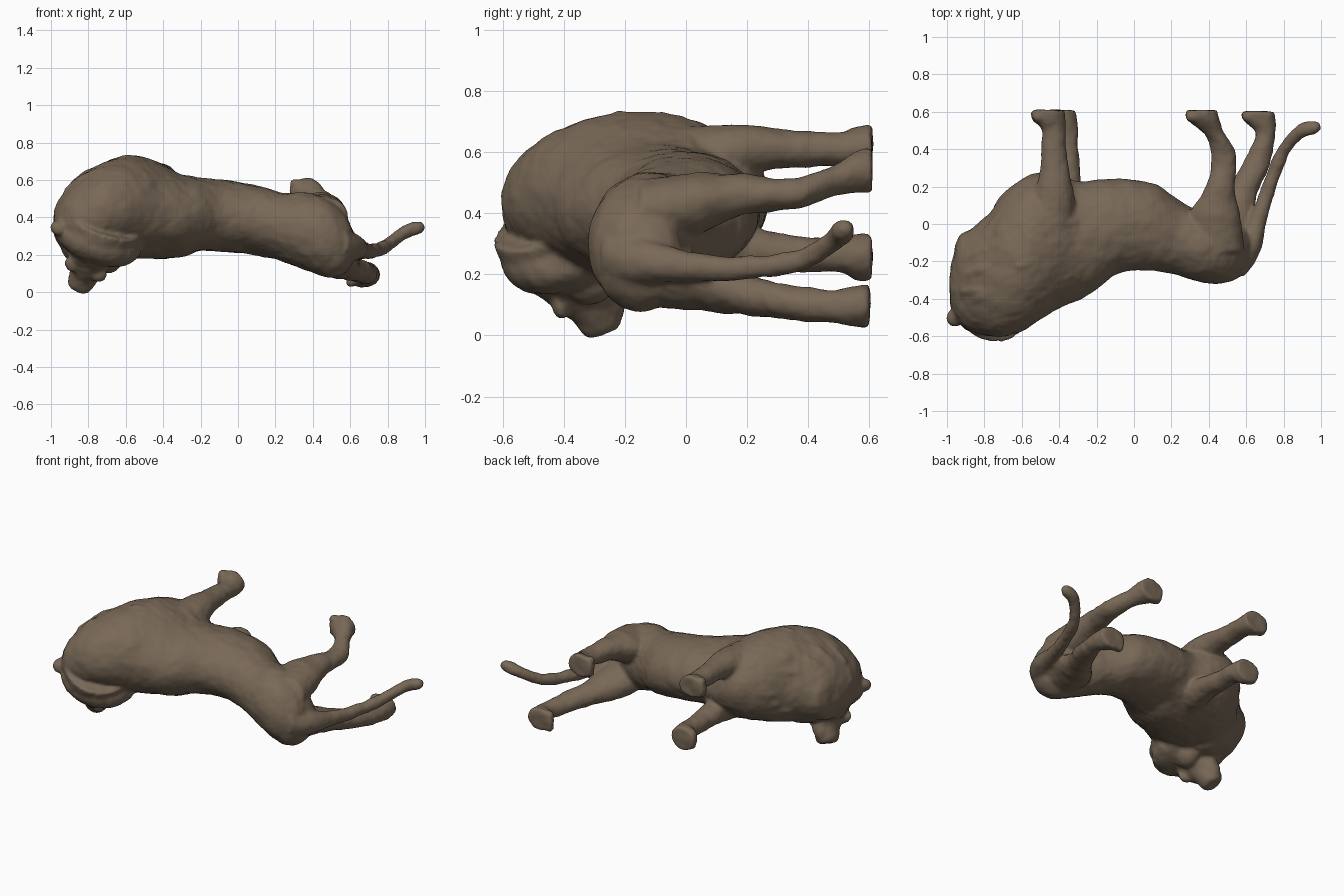
import bpy, bmesh, math, random
from mathutils import Vector, Matrix

if "Cube" in bpy.data.objects:
    bpy.data.objects.remove(bpy.data.objects["Cube"])

random.seed(4)
bm = bmesh.new()


def catmull(pts, steps=5):
    """Smoothly resample a list of equal-length tuples."""
    out = []
    n = len(pts)
    for i in range(n - 1):
        p = [pts[max(i - 1, 0)], pts[i], pts[i + 1], pts[min(i + 2, n - 1)]]
        for s in range(steps):
            t = s / steps
            out.append([0.5 * (2 * b + (c - a) * t + (2 * a - 5 * b + 4 * c - d) * t * t
                               + (3 * b - a - 3 * c + d) * t ** 3)
                        for a, b, c, d in zip(*p)])
    out.append(list(pts[-1]))
    return out


def loft(pts, u=None, v=None, sides=28):
    """Closed tube through (x, y, z, ru, rv); rings follow the path if u, v are not given."""
    secs = catmull(pts)
    rings = []
    for i, s in enumerate(secs):
        c = Vector(s[:3])
        if u is None:
            tan = Vector(secs[min(i + 1, len(secs) - 1)][:3]) - Vector(secs[max(i - 1, 0)][:3])
            a = tan.cross(Vector((0, 0, 1))).normalized()
            b = tan.cross(a).normalized()
        else:
            a, b = Vector(u), Vector(v)
        rings.append([bm.verts.new(c + a * s[3] * math.cos(k * math.tau / sides)
                                   + b * s[4] * math.sin(k * math.tau / sides))
                      for k in range(sides)])
    faces = [bm.faces.new(rings[0]), bm.faces.new(rings[-1])]
    for r, q in zip(rings, rings[1:]):
        for k in range(sides):
            faces.append(bm.faces.new((r[k], r[(k + 1) % sides],
                                       q[(k + 1) % sides], q[k])))
    bmesh.ops.recalc_face_normals(bm, faces=faces)


def blob(center, radii, rot=Matrix.Identity(4)):
    m = Matrix.Translation(center) @ rot @ Matrix.Diagonal((*radii, 1))
    bmesh.ops.create_uvsphere(bm, u_segments=20, v_segments=12, radius=1, matrix=m)


# torso and mane: rows are x, y low, y high, z low, z high
torso = [(-.985, -.43, -.27, .30, .43), (-.94, -.52, -.08, .23, .52),
         (-.88, -.57, -.03, .19, .59), (-.78, -.60, .05, .18, .66),
         (-.68, -.60, .18, .175, .71), (-.55, -.545, .265, .18, .73),
         (-.42, -.46, .265, .18, .69), (-.30, -.41, .225, .19, .63),
         (-.20, -.35, .235, .22, .61), (-.08, -.26, .24, .215, .60),
         (.10, -.25, .22, .20, .57), (.25, -.28, .12, .16, .53),
         (.38, -.315, .06, .11, .53), (.50, -.31, .00, .08, .48),
         (.58, -.27, -.02, .11, .40), (.63, -.20, -.07, .20, .29)]
loft([(x, (a + b) / 2, (c + d) / 2, (b - a) / 2, (d - c) / 2) for x, a, b, c, d in torso],
     (0, 1, 0), (0, 0, 1), 40)

# legs: rows are x, y, z, radius along x, radius along z
front_upper = [(-.45, -.05, .53, .14, .15), (-.43, .15, .60, .11, .09),
               (-.425, .28, .61, .078, .068), (-.43, .42, .61, .065, .057),
               (-.43, .51, .61, .064, .057), (-.455, .56, .615, .09, .068),
               (-.46, .608, .62, .09, .07)]
front_lower = [(-.42, -.05, .33, .13, .13), (-.37, .15, .29, .09, .09),
               (-.36, .28, .275, .073, .063), (-.36, .42, .265, .06, .056),
               (-.36, .51, .26, .06, .06), (-.39, .56, .255, .085, .075),
               (-.395, .608, .255, .085, .075)]
hind_upper = [(.45, -.15, .40, .14, .11), (.43, .03, .43, .14, .10),
              (.455, .17, .46, .085, .07), (.475, .28, .46, .068, .056),
              (.478, .39, .47, .065, .05), (.43, .48, .505, .052, .05),
              (.375, .555, .535, .085, .066), (.36, .608, .54, .085, .073)]
hind_lower = [(.47, -.15, .22, .14, .12), (.51, .05, .17, .13, .09),
              (.57, .17, .14, .09, .07), (.64, .29, .115, .078, .06),
              (.68, .40, .10, .062, .055), (.705, .49, .095, .052, .055),
              (.67, .555, .095, .088, .068), (.66, .60, .095, .088, .073)]
for leg in (front_upper, front_lower, hind_upper, hind_lower):
    loft(leg, (1, 0, 0), (0, 0, 1))
# toes on each paw, pointing toward the head
for x, z in ((-.53, .62), (-.46, .255), (.29, .54), (.59, .095)):
    for k in (-1, 0, 1):
        blob((x + .02, .575, z + k * .042), (.035, .03, .026))

# tail
tail = [(.52, -.21, .26, .10), (.61, -.12, .24, .072), (.662, .02, .225, .047),
        (.722, .19, .22, .038), (.78, .35, .24, .035), (.835, .44, .28, .034),
        (.90, .50, .325, .036), (.965, .515, .345, .034), (1.0, .52, .35, .018)]
loft([(*p, p[3]) for p in tail])

# head turned to the side: frame of face-right, face-up, face-forward
fwd = Vector((-.33, .32, -.89)).normalized()
right = fwd.cross(Vector((0, -1, 0))).normalized()
up = right.cross(fwd)
rot = Matrix((right, up, fwd)).transposed().to_4x4()
base = Vector((-.785, -.36, .20))


def on_face(r, u, f):
    return base + right * r + up * u + fwd * f


# skull tapering to the muzzle: up offset, forward, half width, half height
face = [(.02, -.20, .21, .20), (.02, -.08, .19, .19), (.0, .0, .14, .155),
        (-.01, .07, .10, .12), (-.015, .13, .078, .085), (-.02, .19, .068, .07),
        (-.02, .215, .05, .052)]
loft([(*on_face(0, u, f), w, h) for u, f, w, h in face], right, up)
blob(on_face(0, -.01, -.10), (.245, .235, .13), rot)    # ruff
blob(on_face(0, -.19, -.04), (.16, .16, .13), rot)      # throat mane
blob(on_face(0, -.085, .11), (.05, .04, .08), rot)      # chin
ears = ((-.955, -.50, .345), (-.635, -.485, .215))
for s, ear in zip((-1, 1), ears):
    blob(on_face(.07 * s, .075, .06), (.05, .025, .045), rot)   # brow
    blob(on_face(.10 * s, -.05, .0), (.07, .09, .08), rot)      # cheek
    blob(ear, (.05, .05, .04), rot)
blob((-.665, -.45, .25), (.09, .08, .06), rot)          # mane behind the lower ear

# low shaggy mane locks laid flat over the shoulders and chest
for i in range(50):
    x = random.uniform(-.85, -.36)
    ang = random.uniform(0, math.tau)
    j = next(k for k in range(len(torso) - 1) if torso[k + 1][0] >= x)
    t = (x - torso[j][0]) / (torso[j + 1][0] - torso[j][0])
    a, b, c, d = [p + (q - p) * t for p, q in zip(torso[j][1:], torso[j + 1][1:])]
    dx = .06
    slope = [(q - p) / (torso[j + 1][0] - torso[j][0])
             for p, q in zip(torso[j][1:], torso[j + 1][1:])]
    co, si = math.cos(ang), math.sin(ang)
    c0 = Vector((x, (a + b) / 2 + (b - a) * .44 * co, (c + d) / 2 + (d - c) * .44 * si))
    way = Vector((1, (slope[0] + slope[1]) / 2 + (slope[1] - slope[0]) / 2 * co,
                  (slope[2] + slope[3]) / 2 + (slope[3] - slope[2]) / 2 * si))
    blob(c0, (.035, .035, .11), way.to_track_quat('Z', 'Y').to_matrix().to_4x4())

mesh = bpy.data.meshes.new("lion_body")
bm.to_mesh(mesh)
bm.free()
lion = bpy.data.objects.new("lion_body", mesh)
bpy.context.collection.objects.link(lion)

# fuse all parts into one sculpted skin
rm = lion.modifiers.new("fuse", 'REMESH')
rm.mode = 'VOXEL'
rm.voxel_size = .011
rm.use_smooth_shade = True
sm = lion.modifiers.new("soften", 'SMOOTH')
sm.factor = .5
sm.iterations = 7
tex = bpy.data.textures.new("clay", 'CLOUDS')
tex.noise_scale = .09
dp = lion.modifiers.new("clay_surface", 'DISPLACE')
dp.texture = tex
dp.strength = .014
dp.mid_level = .45

mat = bpy.data.materials.new("tawny_brown")
mat.diffuse_color = (.19, .14, .095, 1)
mat.use_nodes = True
mat.node_tree.nodes["Principled BSDF"].inputs["Base Color"].default_value = mat.diffuse_color
mesh.materials.append(mat)
